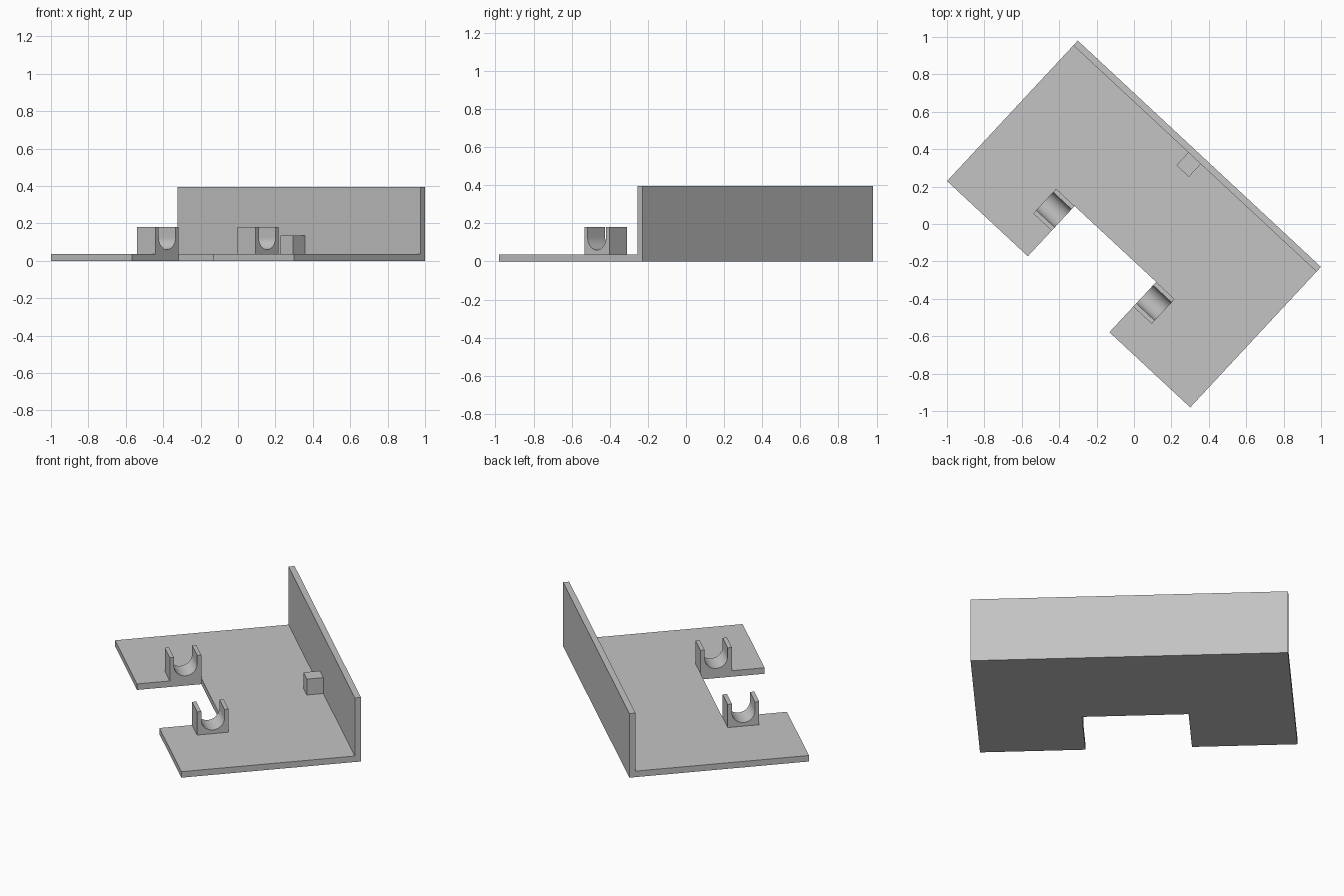
import bpy, bmesh, math
from mathutils import Matrix

cube = bpy.data.objects.get("Cube")
if cube:
    bpy.data.objects.remove(cube, do_unlink=True)

TURN = Matrix.Rotation(math.atan2(-1.21, 1.30), 4, 'Z')
HALF_L, HALF_W = 0.888, 0.513
THICK, WALL_T, WALL_H = 0.037, 0.035, 0.395
NOTCH_X, NOTCH_Y = 0.298, -0.146

grey = bpy.data.materials.new("light grey")
grey.use_nodes = True
grey.diffuse_color = (0.55, 0.55, 0.55, 1)
grey.node_tree.nodes["Principled BSDF"].inputs["Base Color"].default_value = grey.diffuse_color


def extrude_x(name, profile, x0, x1):
    """Extrude a (y, z) outline along the bracket's length, then turn it into place."""
    bm = bmesh.new()
    face = bm.faces.new([bm.verts.new((x0, y, z)) for y, z in profile])
    new = bmesh.ops.extrude_face_region(bm, geom=[face])["geom"]
    verts = [v for v in new if isinstance(v, bmesh.types.BMVert)]
    bmesh.ops.translate(bm, verts=verts, vec=(x1 - x0, 0, 0))
    bmesh.ops.recalc_face_normals(bm, faces=bm.faces)
    mesh = bpy.data.meshes.new(name)
    bm.to_mesh(mesh)
    bm.free()
    mesh.materials.append(grey)
    ob = bpy.data.objects.new(name, mesh)
    ob.matrix_world = TURN
    bpy.context.collection.objects.link(ob)
    return ob


def rect(y0, y1, z0, z1):
    return [(y0, z0), (y1, z0), (y1, z1), (y0, z1)]


def activate(ob):
    bpy.ops.object.select_all(action='DESELECT')
    ob.select_set(True)
    bpy.context.view_layer.objects.active = ob


# Base plate and upright wall as one L section
inner = HALF_W - WALL_T
base = extrude_x("base_and_wall", [
    (-HALF_W, 0), (HALF_W, 0), (HALF_W, WALL_H),
    (inner, WALL_H), (inner, THICK), (-HALF_W, THICK)], -HALF_L, HALF_L)

# Rectangular notch in the free edge of the plate
cutter = extrude_x("notch_cutter", rect(-1, NOTCH_Y, -0.2, 0.2), -NOTCH_X, NOTCH_X)
cutter.hide_render = True
cut = base.modifiers.new("notch", 'BOOLEAN')
cut.operation = 'DIFFERENCE'
cut.solver = 'EXACT'
cut.object = cutter
activate(base)
bpy.ops.object.modifier_apply(modifier=cut.name)
bpy.data.objects.remove(cutter, do_unlink=True)

# U-shaped cradles on both sides of the notch
Y0, Y1, TOP, RADIUS, AXIS_Z = -0.326, NOTCH_Y, 0.18, 0.066, 0.126
mid = (Y0 + Y1) / 2
STEPS = 24
arc = [(mid + RADIUS * math.cos(math.pi * i / STEPS),
        AXIS_Z - RADIUS * math.sin(math.pi * i / STEPS)) for i in range(STEPS + 1)]
cradle = ([(Y0, THICK), (Y1, THICK), (Y1, TOP), (mid + RADIUS, TOP)]
          + arc + [(mid - RADIUS, TOP), (Y0, TOP)])
for name, x0, x1 in (("right_cradle", -0.433, -NOTCH_X), ("left_cradle", NOTCH_X, 0.433)):
    activate(extrude_x(name, cradle, x0, x1))
    bpy.ops.object.shade_smooth_by_angle(angle=math.radians(30))

# Small stop block against the wall
extrude_x("stop_block", rect(0.384, inner, THICK, 0.135), -0.048, 0.043)
